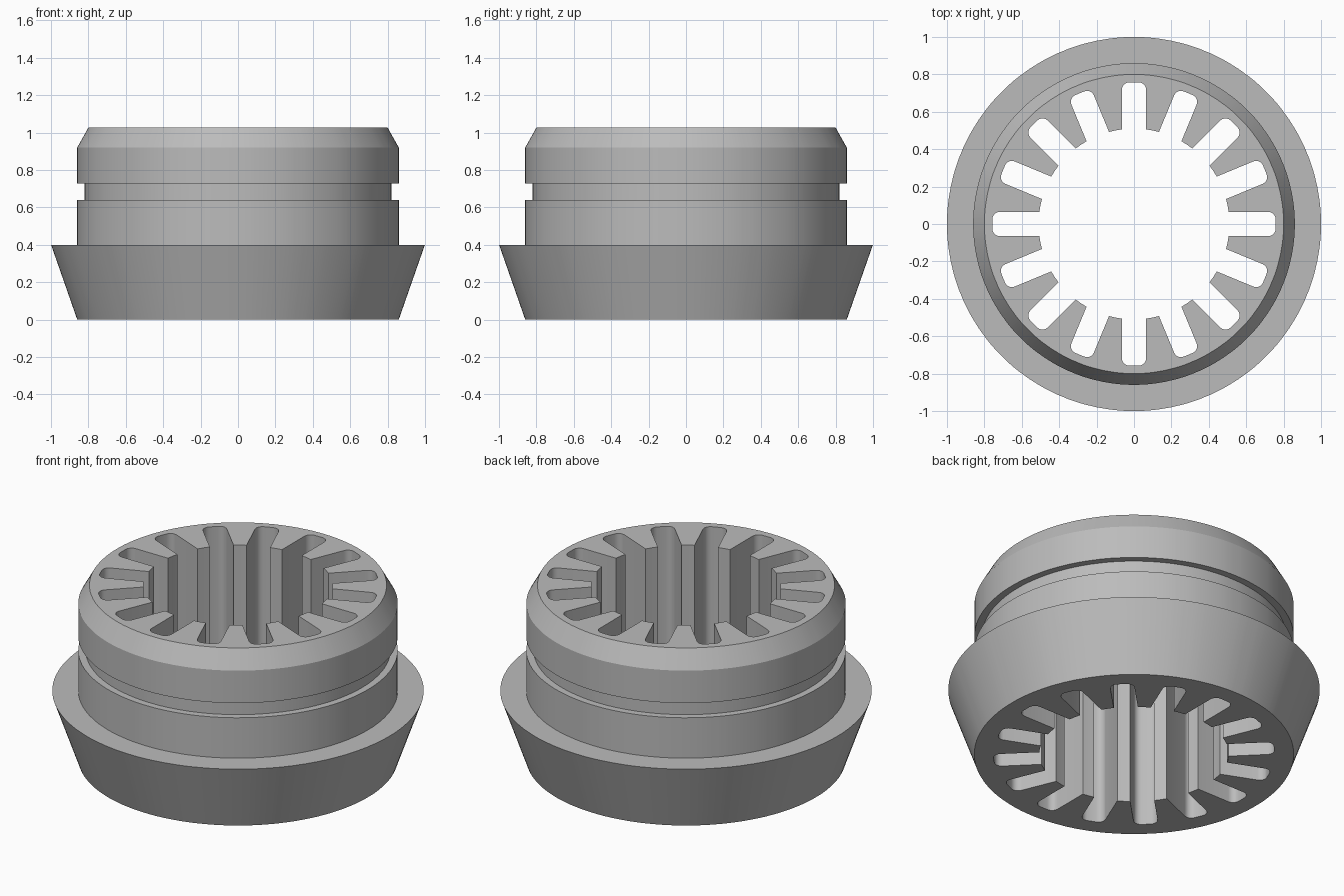
import bpy, bmesh
from math import sin, cos, pi, atan2, hypot, radians

if "Cube" in bpy.data.objects:
    bpy.data.objects.remove(bpy.data.objects["Cube"])

SLOTS = 16
TIP_R, SLOT_R, HALF_W, FILLET = 0.51, 0.757, 0.065, 0.04
HEIGHT = 1.027
# Outer profile (radius, z) from bottom to top: flared collar, groove, chamfer
PROFILE = [(0.86, 0), (1.0, 0.4), (0.86, 0.4), (0.86, 0.64), (0.82, 0.64),
           (0.82, 0.727), (0.86, 0.727), (0.86, 0.92), (0.80, HEIGHT)]


def bore_outline():
    """Polar outline (radius, angle) of the slotted bore."""
    half = []
    # Rounded slot end, from the slot centre line to the side wall
    for i in range(6):
        a = pi / 2 * i / 5
        x = SLOT_R - FILLET + FILLET * cos(a)
        y = HALF_W - FILLET + FILLET * sin(a)
        half.append((hypot(x, y), atan2(y, x)))
    # Slot mouth and half of the tooth tip
    mouth = math_mouth = atan2(HALF_W, (TIP_R ** 2 - HALF_W ** 2) ** 0.5)
    half.append((TIP_R, mouth))
    middle = (TIP_R, pi / SLOTS)
    sector = [(r, -a) for r, a in reversed(half)] + half + [middle]
    return [(r, a + 2 * pi * k / SLOTS) for k in range(SLOTS) for r, a in sector]


bore = bore_outline()
bm = bmesh.new()


def ring(radii, z):
    return [bm.verts.new((r * cos(a), r * sin(a), z))
            for r, (_, a) in zip(radii, bore)]


# Bore bottom, outer profile, bore top, then back down the bore walls
bore_radii = [r for r, _ in bore]
rings = [ring(bore_radii, 0)]
rings += [ring([r] * len(bore), z) for r, z in PROFILE]
rings.append(ring(bore_radii, HEIGHT))
n = len(bore)
for k, low in enumerate(rings):
    high = rings[(k + 1) % len(rings)]
    for i in range(n):
        j = (i + 1) % n
        bm.faces.new((low[i], low[j], high[j], high[i]))
bmesh.ops.recalc_face_normals(bm, faces=bm.faces)

mesh = bpy.data.meshes.new("splined_bushing")
bm.to_mesh(mesh)
bm.free()
bushing = bpy.data.objects.new("splined_bushing", mesh)
bpy.context.collection.objects.link(bushing)

grey = bpy.data.materials.new("plain grey")
grey.diffuse_color = (0.5, 0.5, 0.5, 1)
grey.use_nodes = True
grey.node_tree.nodes["Principled BSDF"].inputs["Base Color"].default_value = grey.diffuse_color
mesh.materials.append(grey)

# Smooth round walls, keep the machined edges sharp
bpy.context.view_layer.objects.active = bushing
bushing.select_set(True)
bpy.ops.object.shade_smooth_by_angle(angle=radians(25))
